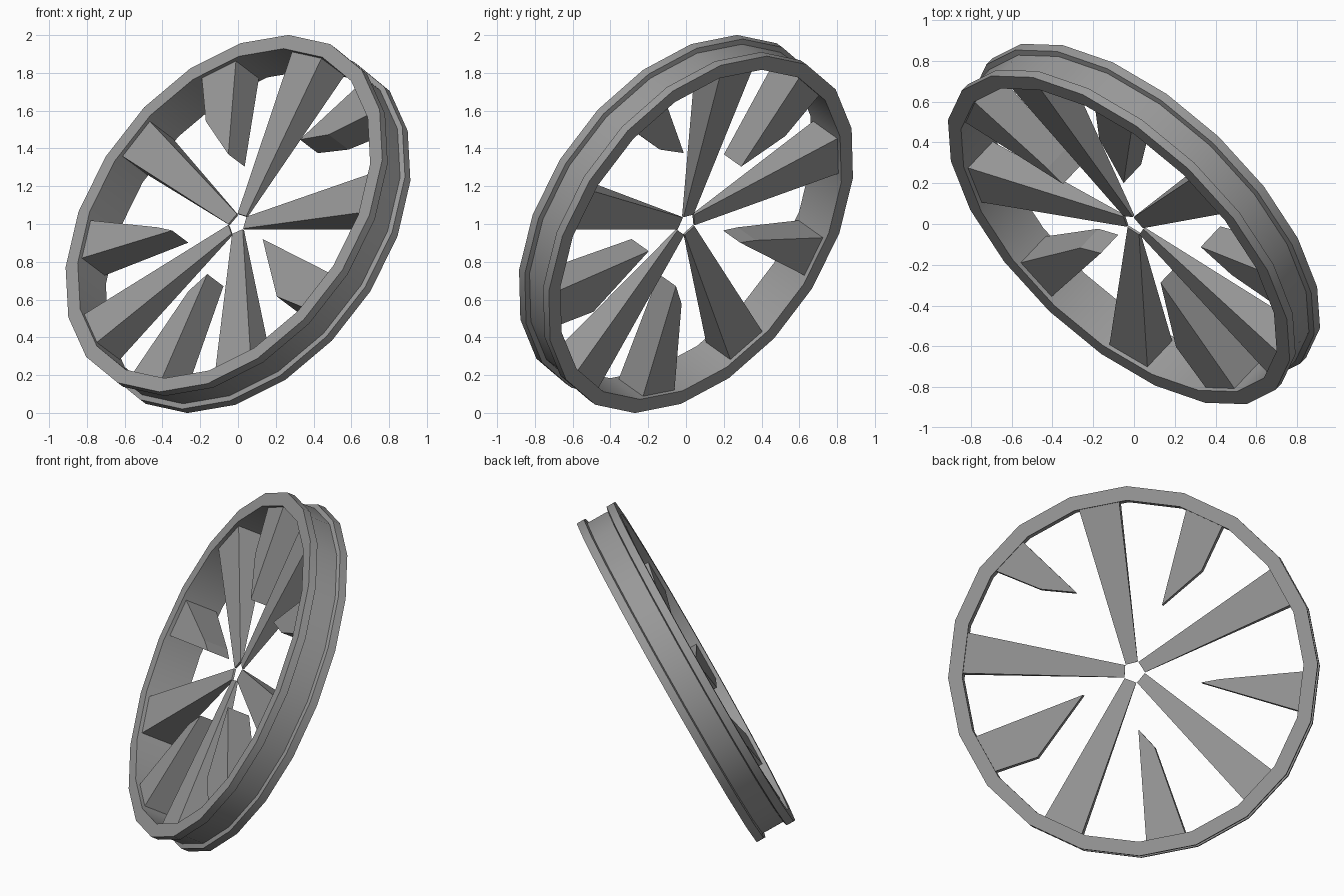
import bpy, bmesh, math
from mathutils import Matrix, Vector

if "Cube" in bpy.data.objects:
    bpy.data.objects.remove(bpy.data.objects["Cube"])

# Wheel frame: u, v lie in the wheel plane, m is the tilted axle
u = Vector((.321, .328, .888)).normalized()
m = Vector((-.610, -.646, .459))
m = (m - u * m.dot(u)).normalized()
v = m.cross(u)
FRAME = Matrix((u, v, m)).transposed().to_4x4()
FRAME.translation = (0, 0, 1)

grey = bpy.data.materials.new("dark_grey")
grey.diffuse_color = (.32, .32, .32, 1)
grey.use_nodes = True
grey.node_tree.nodes["Principled BSDF"].inputs["Base Color"].default_value = grey.diffuse_color


def make(name, verts, faces):
    mesh = bpy.data.meshes.new(name)
    mesh.from_pydata(verts, [], faces)
    mesh.transform(FRAME)
    bm = bmesh.new()
    bm.from_mesh(mesh)
    bmesh.ops.recalc_face_normals(bm, faces=bm.faces)
    bm.to_mesh(mesh)
    bm.free()
    mesh.materials.append(grey)
    ob = bpy.data.objects.new(name, mesh)
    bpy.context.collection.objects.link(ob)
    return ob


def polar(r, deg):
    a = math.radians(deg)
    return r * math.cos(a), r * math.sin(a)


def spoke(name, pts):
    """Closed prism from (radius, angle, half depth) corners, symmetric about the wheel plane."""
    n = len(pts)
    verts = [(*polar(r, a), s * d) for s in (1, -1) for r, a, d in pts]
    faces = [list(range(n)), list(range(n, 2 * n))[::-1]]
    faces += [(i, n + i, n + (i + 1) % n, (i + 1) % n) for i in range(n)]
    make(name, verts, faces)


# Rim: closed profile (radius, axial) with a shallow groove, lathed in 20 sides
SIDES = 20
half = [(.982, .122), (1.0635, .122), (1.0635, .075), (1.036, .068)]
prof = half + [(r, -z) for r, z in reversed(half)]
P = len(prof)
verts = [(*polar(r, 360 * k / SIDES), z) for k in range(SIDES) for r, z in prof]
faces = []
for k in range(SIDES):
    a, b = k * P, (k + 1) % SIDES * P
    for i in range(P):
        j = (i + 1) % P
        faces.append((a + j, b + j, b + i, a + i))
rim = make("rim", verts, faces)
bpy.context.view_layer.objects.active = rim
rim.select_set(True)
bpy.ops.object.shade_smooth_by_angle(angle=math.radians(30))

# Five long spokes tapering to the hub opening
for k in range(5):
    t = 72 * k + 1
    spoke(f"long_spoke_{k + 1}", [(.982, t - 17.5, .1), (.982, t - 3.7, .1),
                                  (.064, t + 21, .006), (.063, t - 47, .006)])

# Five short broken-off spokes: (radius, angle) of the two irregular end corners
ends = [((.70, 35.2), (.417, 24.3)),
        ((.395, 100.4), (.50, 96.2)),
        ((.335, 176.1), (.452, 165.3)),
        ((.318, 246.2), (.739, 229.2)),
        ((.560, 325.2), (.714, 312.6))]
for k, tips in enumerate(ends):
    t = 72 * k + 1
    pts = [(.982, t + 19.2, .1), (.982, t + 32.6, .1)]
    pts += [(r, a + 1, .07 + .03 * max(0, (r - .4) / .58)) for r, a in tips]
    spoke(f"short_spoke_{k + 1}", pts)
